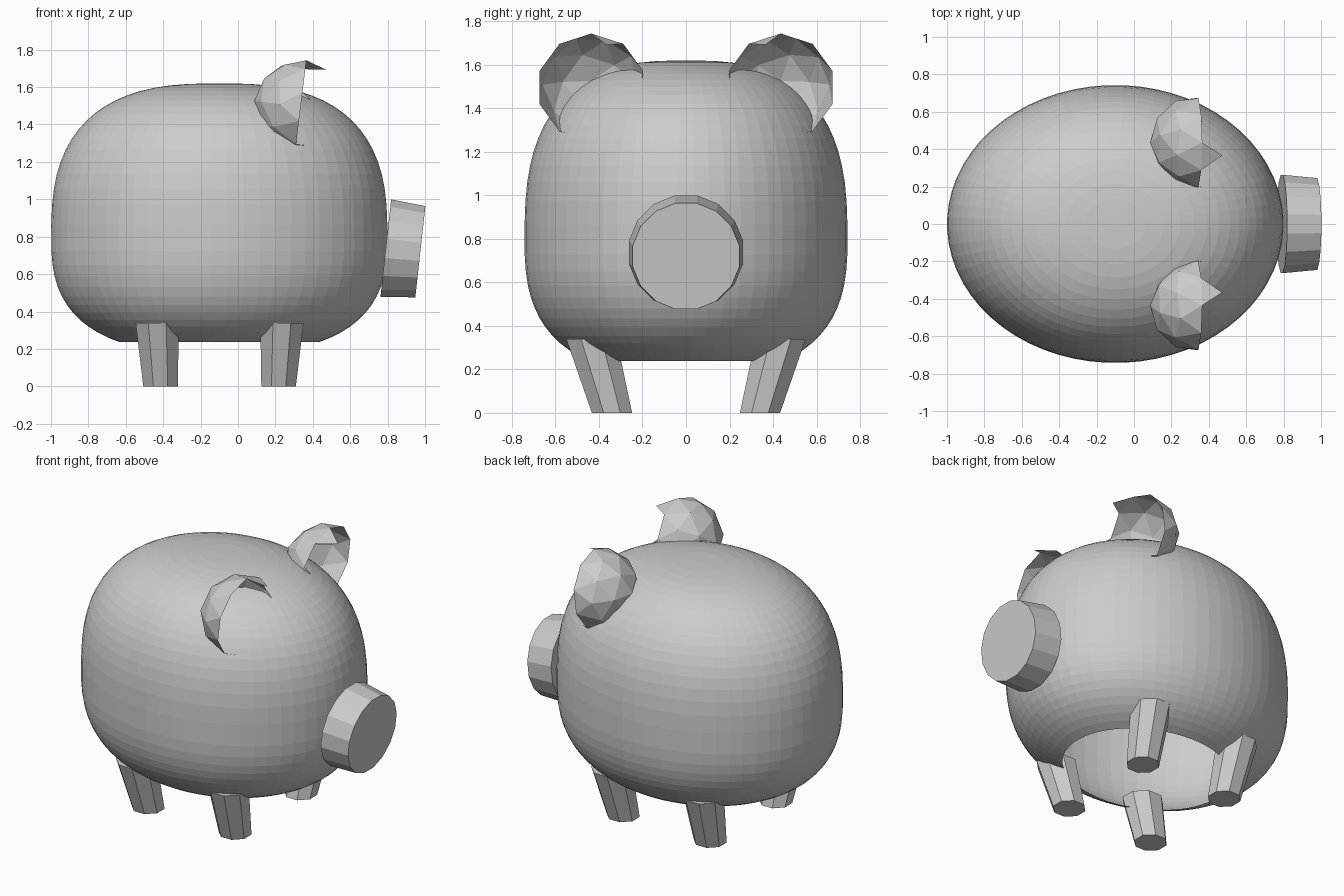
import bpy, bmesh
from math import sin, cos, pi, radians, atan2
from mathutils import Vector, Matrix

cube = bpy.data.objects.get("Cube")
if cube:
    bpy.data.objects.remove(cube)

grey = bpy.data.materials.new("plain_grey")
grey.use_nodes = True
colour = (0.6, 0.6, 0.6, 1)
grey.diffuse_color = colour
grey.node_tree.nodes["Principled BSDF"].inputs["Base Color"].default_value = colour


def add_object(name, bm):
    mesh = bpy.data.meshes.new(name)
    bm.to_mesh(mesh)
    bm.free()
    mesh.materials.append(grey)
    obj = bpy.data.objects.new(name, mesh)
    bpy.context.collection.objects.link(obj)
    return obj


def ring(centre, u, v, sides, offset=0.5):
    """Points of an ellipse around centre, spanned by u and v."""
    angles = [2 * pi * (i + offset) / sides for i in range(sides)]
    return [Vector(centre) + u * cos(a) + v * sin(a) for a in angles]


def loft(name, rings, cap_start=True, cap_end=True):
    bm = bmesh.new()
    loops = [[bm.verts.new(p) for p in r] for r in rings]
    n = len(loops[0])
    for a, b in zip(loops, loops[1:]):
        for i in range(n):
            j = (i + 1) % n
            bm.faces.new((a[i], a[j], b[j], b[i]))
    if cap_start:
        bm.faces.new(loops[0][::-1])
    if cap_end:
        bm.faces.new(loops[-1])
    return add_object(name, bm)


X, Y, Z = Vector((1, 0, 0)), Vector((0, 1, 0)), Vector((0, 0, 1))

# Body: rounded barrel, open underneath
POWER, MIDDLE, RINGS = 2.7, 0.8, 30
body_rings = []
for i in range(RINGS):
    t = radians(-60 + 149.5 * i / (RINGS - 1))
    r = cos(t) ** (2 / POWER)
    h = abs(sin(t)) ** (2 / POWER)
    z = MIDDLE + (0.82 * h if t > 0 else -0.625 * h)
    body_rings.append(ring((-0.1, 0, z), X * 0.9 * r, Y * 0.743 * r, 64))
loft("body", body_rings, cap_start=False)

# Snout: short tapered disc, tipped slightly downwards
up = Vector((0.11, 0, 1)).normalized()
loft("snout", [ring((0.79, 0, 0.738), Y * 0.268, up * 0.268, 16),
               ring((0.975, 0, 0.72), Y * 0.25, up * 0.25, 16)])

# Legs: splayed tapered posts
for end, foot_x, top_x in (("front", 0.217, 0.235), ("back", -0.414, -0.432)):
    for side, s in (("left", 1), ("right", -1)):
        loft(f"{end}_{side}_leg",
             [ring((foot_x, s * 0.34, 0), X * 0.1, Y * 0.1, 8),
              ring((top_x, s * 0.435, 0.34), X * 0.125, Y * 0.125, 8)])

# Ears: faceted half shells opening forwards, with three pointed tips
TIPS = [radians(a) for a in (0, 72, 252)]
for side, s in (("left", 1), ("right", -1)):
    bm = bmesh.new()
    bmesh.ops.create_icosphere(bm, subdivisions=2, radius=0.25)
    doomed = []
    for f in bm.faces:
        c = f.calc_center_median()
        if c.z < 0:
            continue
        rim = sum(abs(v.co.z) < 0.01 for v in f.verts) == 2
        angle = atan2(c.y, c.x)
        tip = any(cos(angle - a) > cos(0.2) for a in TIPS)
        if not (rim and tip):
            doomed.append(f)
    bmesh.ops.delete(bm, geom=doomed, context="FACES")
    # Stand the shell up: opening to the front, first tip towards the middle
    turn = Matrix(((0, 0, 1), (-s, 0, 0), (0, 1, 0))).to_4x4()
    tilt = Matrix.Rotation(radians(7), 4, "Y")
    place = Matrix.Translation((0.335, s * 0.435, 1.495))
    bm.transform(place @ tilt @ turn)
    bmesh.ops.recalc_face_normals(bm, faces=bm.faces)
    add_object(f"{side}_ear", bm)
